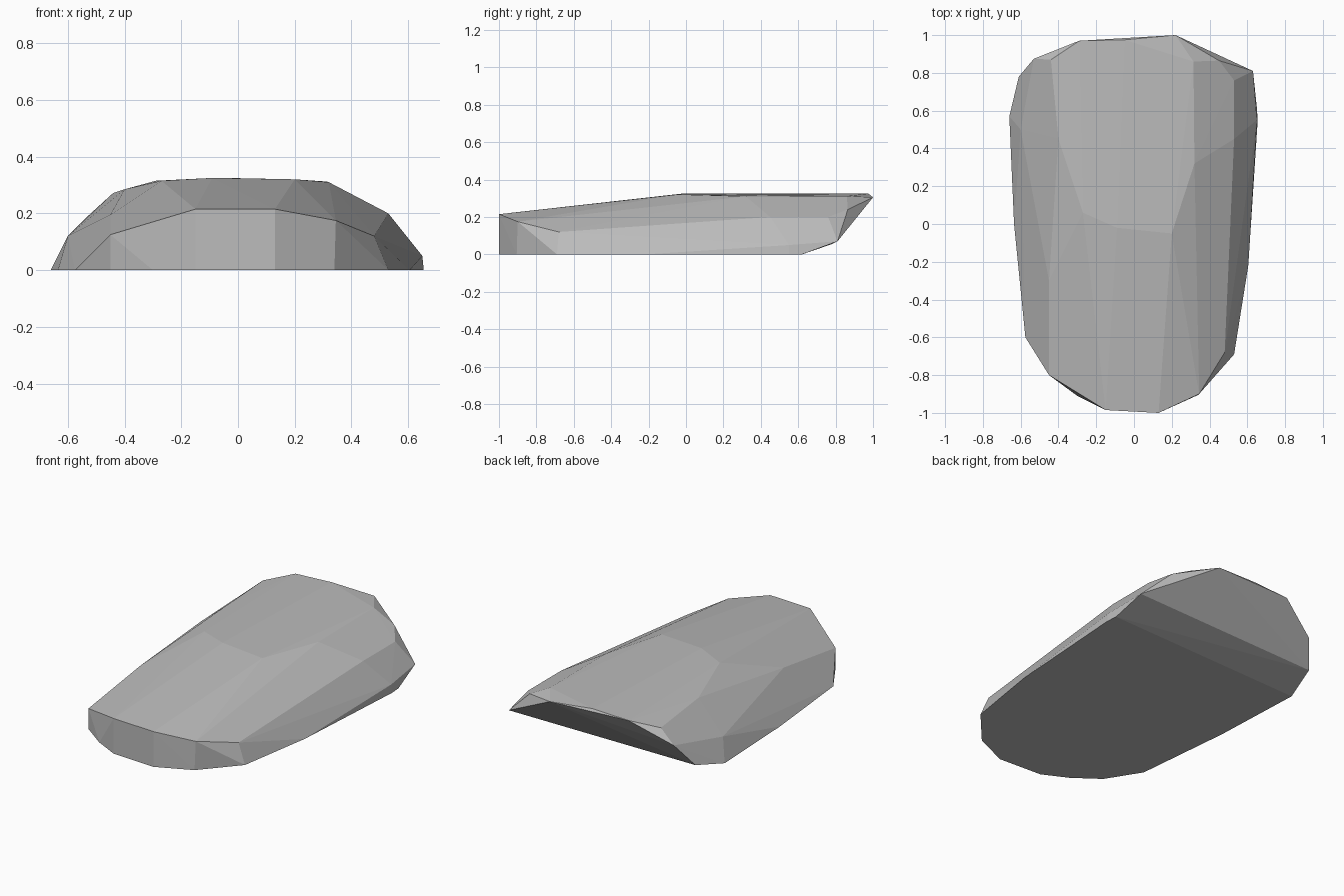
import bpy, bmesh

# Footprint of the rock on the ground (x, y), z = 0
footprint = [(0.13, -1.0), (0.34, -0.905), (0.53, -0.69), (0.605, -0.22), (0.655, 0.55),
             (0.65, 0.62), (-0.65, 0.55), (-0.66, 0.57), (-0.635, 0.0), (-0.575, -0.6),
             (-0.45, -0.8), (-0.30, -0.91), (-0.15, -0.985)]

# Top rim of the upright front wall
front_rim = [(-0.45, -0.8, 0.125), (-0.15, -0.985, 0.215), (0.13, -1.0, 0.215),
             (0.345, -0.9, 0.175), (0.48, -0.68, 0.12)]

# Rim of the overhanging back face
back_rim = [(0.63, 0.81, 0.07), (0.45, 0.865, 0.24), (0.22, 1.0, 0.305), (-0.05, 0.975, 0.325),
            (-0.29, 0.97, 0.315), (-0.53, 0.875, 0.19), (-0.61, 0.78, 0.055)]

# Flat crown and its shoulders
crown = [(-0.27, 0.06, 0.315), (-0.09, -0.02, 0.325), (0.2, -0.05, 0.32), (0.32, 0.32, 0.31),
         (0.315, 0.86, 0.312), (-0.44, 0.87, 0.272), (-0.40, 0.45, 0.285)]
shoulders = [(0.53, 0.76, 0.20), (0.53, 0.45, 0.20), (0.40, -0.2, 0.21), (0.65, 0.55, 0.05),
             (-0.60, 0.5, 0.12), (-0.45, -0.3, 0.195)]

# Faceted rock: convex hull of the rims
bm = bmesh.new()
for p in [(x, y, 0.0) for x, y in footprint] + front_rim + back_rim + crown + shoulders:
    bm.verts.new(p)
hull = bmesh.ops.convex_hull(bm, input=bm.verts[:])
loose = [v for v in bm.verts if not v.link_faces]
bmesh.ops.delete(bm, geom=loose, context='VERTS')
bmesh.ops.recalc_face_normals(bm, faces=bm.faces[:])

mesh = bpy.data.meshes.new("flat_rock")
bm.to_mesh(mesh)
bm.free()
rock = bpy.data.objects.new("flat_rock", mesh)
bpy.context.collection.objects.link(rock)

grey = bpy.data.materials.new("stone grey")
grey.diffuse_color = (0.5, 0.5, 0.5, 1.0)
mesh.materials.append(grey)
